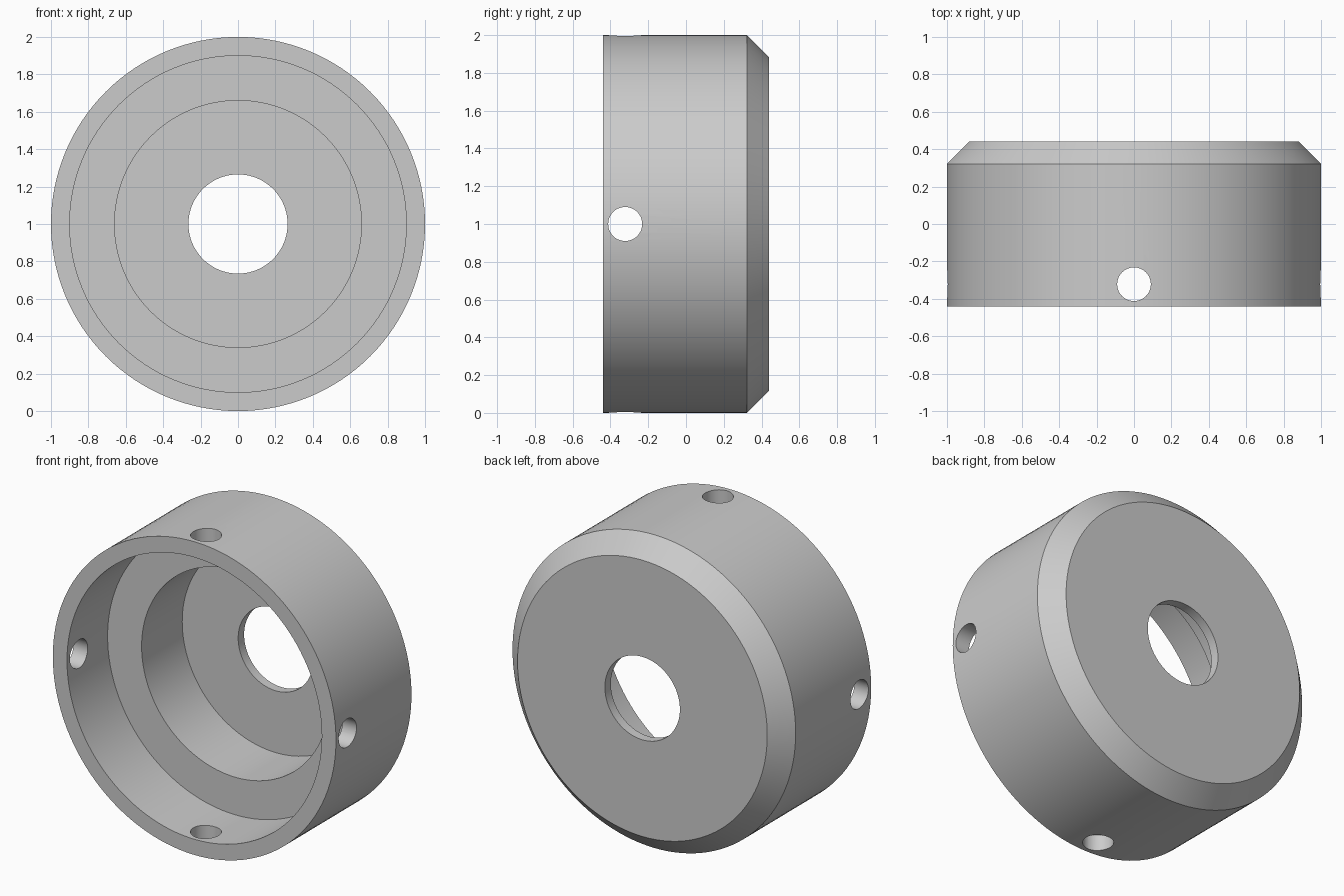
import bpy, math
from mathutils import Matrix

cube = bpy.data.objects.get("Cube")
if cube:
    bpy.data.objects.remove(cube, do_unlink=True)

grey = bpy.data.materials.new("plain grey")
grey.use_nodes = True
colour = (0.6, 0.6, 0.6, 1)
grey.diffuse_color = colour
grey.node_tree.nodes["Principled BSDF"].inputs["Base Color"].default_value = colour

SEGMENTS = 128
CENTRE_Z = 1.0


def lathe(name, profile):
    """Revolve a closed (radius, y) profile around the y axis."""
    n = len(profile)
    verts, faces = [], []
    for i in range(SEGMENTS):
        a = 2 * math.pi * i / SEGMENTS
        verts += [(r * math.cos(a), y, CENTRE_Z + r * math.sin(a)) for r, y in profile]
        j = (i + 1) % SEGMENTS
        for k in range(n):
            m = (k + 1) % n
            faces.append((i * n + k, i * n + m, j * n + m, j * n + k))
    mesh = bpy.data.meshes.new(name)
    mesh.from_pydata(verts, [], faces)
    obj = bpy.data.objects.new(name, mesh)
    bpy.context.collection.objects.link(obj)
    # Face normals outward
    bpy.context.view_layer.objects.active = obj
    obj.select_set(True)
    bpy.ops.object.mode_set(mode="EDIT")
    bpy.ops.mesh.select_all(action="SELECT")
    bpy.ops.mesh.normals_make_consistent(inside=False)
    bpy.ops.object.mode_set(mode="OBJECT")
    return obj


# Stepped cup: chamfered back, wide bore, narrow bore, through hole
cap = lathe("stepped_cap", [
    (1.0, -0.44), (1.0, 0.322), (0.882, 0.44), (0.265, 0.44),
    (0.265, 0.38), (0.66, 0.38), (0.66, -0.03), (0.9, -0.03), (0.9, -0.44),
])
cap.data.materials.append(grey)

# Four radial screw holes through the front wall
for i in range(4):
    turn = Matrix.Rotation(i * math.pi / 2, 4, "Y")
    bpy.ops.mesh.primitive_cylinder_add(vertices=48, radius=0.09, depth=0.4)
    cutter = bpy.context.object
    cutter.name = f"screw_hole_cutter_{i + 1}"
    cutter.data.materials.append(grey)
    cutter.matrix_world = (Matrix.Translation((0, -0.322, CENTRE_Z))
                           @ turn @ Matrix.Translation((0, 0, 0.95)))
    bpy.context.view_layer.update()
    cut = cap.modifiers.new("screw_hole", "BOOLEAN")
    cut.object = cutter
    cut.operation = "DIFFERENCE"
    cut.solver = "EXACT"
    bpy.ops.object.select_all(action="DESELECT")
    cap.select_set(True)
    bpy.context.view_layer.objects.active = cap
    bpy.ops.object.modifier_apply(modifier=cut.name)
    bpy.data.objects.remove(cutter, do_unlink=True)

bpy.ops.object.shade_smooth_by_angle(angle=math.radians(30))
